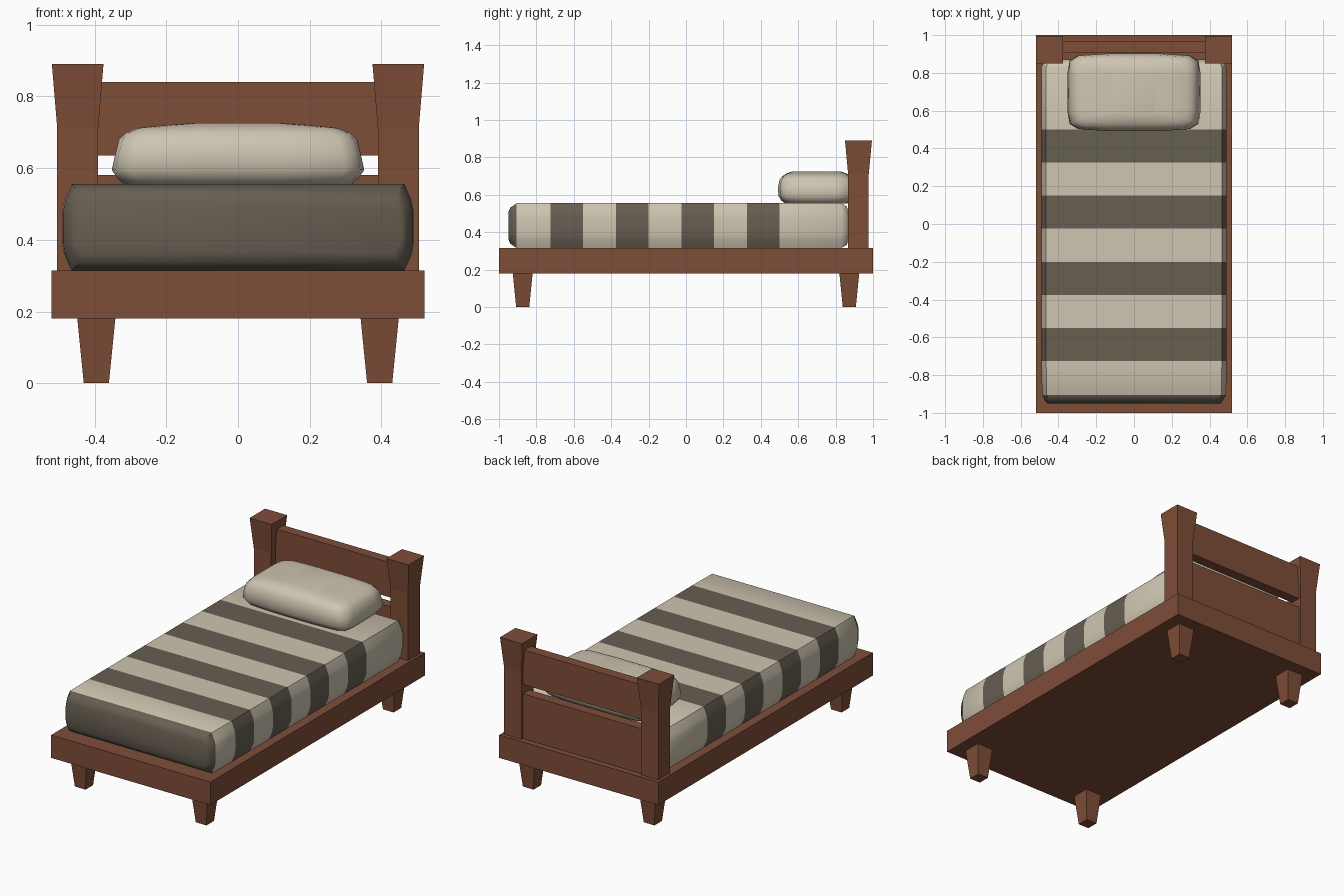
import bpy, bmesh, math

if "Cube" in bpy.data.objects:
    bpy.data.objects.remove(bpy.data.objects["Cube"])


def material(name, rgb):
    m = bpy.data.materials.new(name)
    m.diffuse_color = (*rgb, 1)
    m.use_nodes = True
    m.node_tree.nodes["Principled BSDF"].inputs["Base Color"].default_value = m.diffuse_color
    return m


WOOD = material("brown wood", (0.21, 0.075, 0.039))
CREAM = material("cream cloth", (0.62, 0.56, 0.44))
DARK = material("dark stripe", (0.135, 0.112, 0.083))


def loft(name, rings, mats, rule=None, smooth=False):
    """Skin a list of equal-length rings and cap both ends."""
    bm = bmesh.new()
    rows = [[bm.verts.new(p) for p in r] for r in rings]
    n = len(rows[0])
    for a, b in zip(rows, rows[1:]):
        for i in range(n):
            j = (i + 1) % n
            bm.faces.new((a[i], a[j], b[j], b[i]))
    bm.faces.new(rows[0][::-1])
    bm.faces.new(rows[-1])
    bmesh.ops.recalc_face_normals(bm, faces=bm.faces[:])
    if rule:
        for f in bm.faces:
            f.material_index = rule(f.calc_center_bounds())
    me = bpy.data.meshes.new(name)
    bm.to_mesh(me)
    bm.free()
    for m in mats:
        me.materials.append(m)
    ob = bpy.data.objects.new(name, me)
    bpy.context.collection.objects.link(ob)
    if smooth:
        bpy.ops.object.select_all(action='DESELECT')
        ob.select_set(True)
        bpy.context.view_layer.objects.active = ob
        bpy.ops.object.shade_smooth_by_angle(angle=math.radians(50))
    return ob


def square_loft(name, cx, cy, levels):
    """Wooden column: levels are (z, half x, half y)."""
    loft(name, [[(cx + sx * hx, cy + sy * hy, z)
                 for sx, sy in ((-1, -1), (1, -1), (1, 1), (-1, 1))]
                for z, hx, hy in levels], [WOOD])


# Base frame
square_loft("bed_frame", 0, 0, [(0.18, 0.52, 1.0), (0.315, 0.52, 1.0)])

# Tapered legs and flared headboard posts
for side, sx in (("left", -1), ("right", 1)):
    for end, cy in (("front", -0.873), ("back", 0.873)):
        square_loft(f"{end}_{side}_leg", sx * 0.395, cy,
                    [(0, 0.035, 0.035), (0.18, 0.053, 0.053)])
    square_loft(f"{side}_post", sx * 0.447, 0.922,
                [(0.315, 0.057, 0.055), (0.71, 0.057, 0.055), (0.89, 0.072, 0.072)])

# Headboard boards
square_loft("upper_board", 0, 0.935, [(0.635, 0.4, 0.03), (0.84, 0.4, 0.03)])
square_loft("lower_board", 0, 0.935, [(0.315, 0.4, 0.03), (0.58, 0.4, 0.03)])

# Mattress: bulging section lofted along y, stripes cut at stations
half = [(0.465, 0.315), (0.485, 0.36), (0.49, 0.39), (0.49, 0.48),
        (0.484, 0.51), (0.465, 0.555)]
section = half + [(-x, z) for x, z in reversed(half)]
stations = [(-0.95, 0.93, 0.60), (-0.94, 0.955, 0.80), (-0.905, 0.995, 1.0)]
stripes = [(-0.725, -0.55), (-0.375, -0.20), (-0.025, 0.15), (0.325, 0.50)]
stations += [(y, 1, 1) for s in stripes for y in s]
stations += [(0.83, 1, 1), (0.86, 0.97, 0.85), (0.87, 0.94, 0.6)]
loft("mattress",
     [[(x * kx, y, 0.435 + (z - 0.435) * kz) for x, z in section]
      for y, kx, kz in stations],
     [CREAM, DARK],
     lambda c: int(c.y < -0.9 or any(a < c.y < b for a, b in stripes)), True)

# Pillow: stacked rounded outlines with slightly bowed edges
outline = [(0.97, -0.82), (1, -0.5), (1, 0.5), (0.97, 0.82), (0.85, 0.95),
           (0.4, 1), (-0.4, 1), (-0.85, 0.95), (-0.97, 0.82), (-1, 0.5),
           (-1, -0.5), (-0.97, -0.82), (-0.85, -0.95), (-0.4, -1),
           (0.4, -1), (0.85, -0.95)]
layers = [(0.553, 0.315, 0.165), (0.57, 0.335, 0.188), (0.595, 0.352, 0.203),
          (0.64, 0.342, 0.205), (0.68, 0.332, 0.197), (0.70, 0.31, 0.182),
          (0.712, 0.28, 0.165), (0.72, 0.20, 0.145), (0.726, 0.12, 0.125)]
loft("pillow", [[(x * hx, 0.697 + y * hy, z) for x, y in outline]
                for z, hx, hy in layers], [CREAM], None, True)
